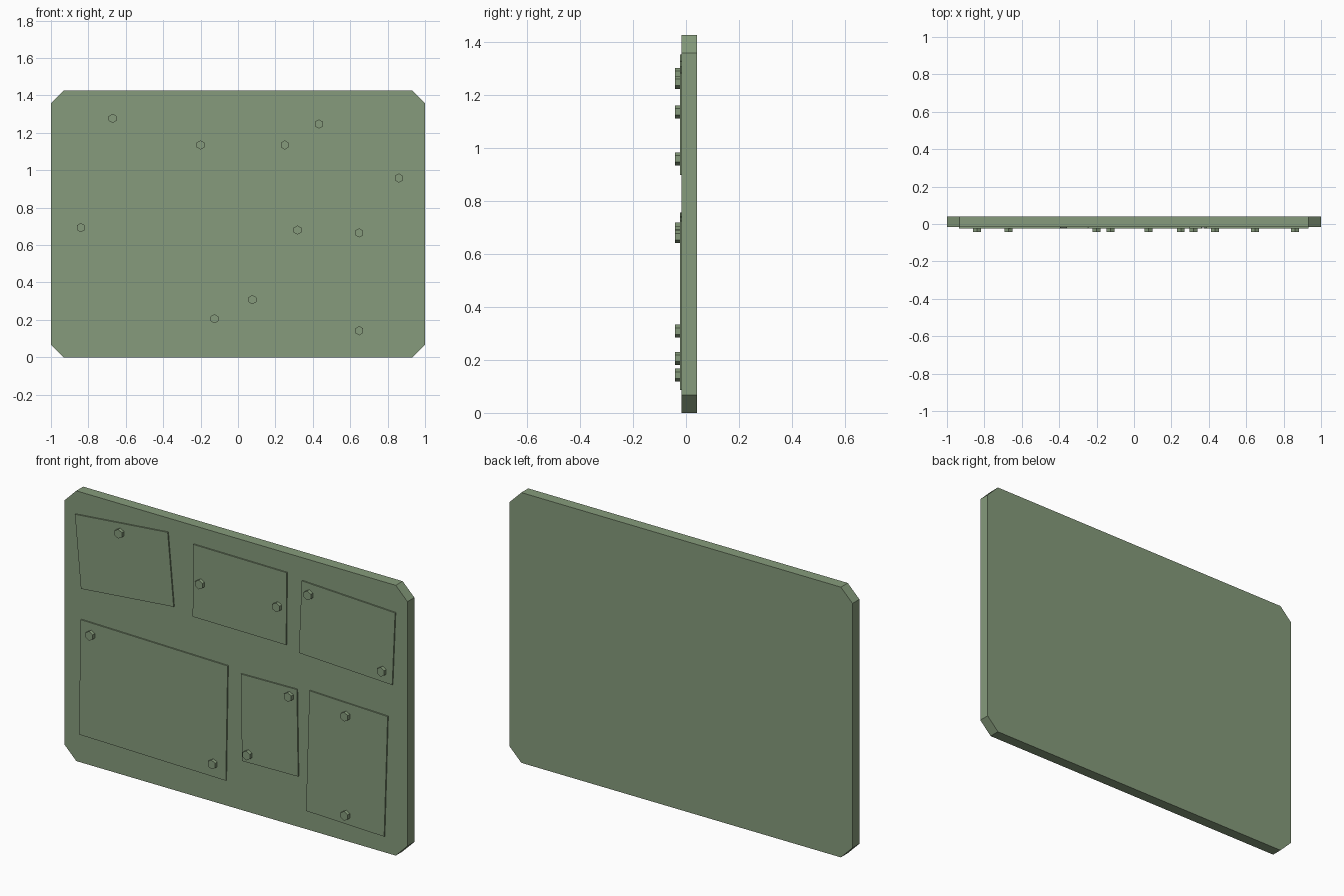
import bpy
import bmesh
from math import radians, cos, sin, pi

if "Cube" in bpy.data.objects:
    bpy.data.objects.remove(bpy.data.objects["Cube"])

BACK, FRONT, PAPER_FRONT, PIN_FRONT = 0.041, -0.0165, -0.0235, -0.0415

green = bpy.data.materials.new("muted_green")
green.diffuse_color = (0.24, 0.33, 0.20, 1)
green.use_nodes = True
green.node_tree.nodes["Principled BSDF"].inputs["Base Color"].default_value = green.diffuse_color


def prism(name, outline, y_front, y_back):
    """Solid from an (x, z) outline, extruded along y."""
    bm = bmesh.new()
    face = bm.faces.new([bm.verts.new((x, y_front, z)) for x, z in outline])
    ext = bmesh.ops.extrude_face_region(bm, geom=[face])
    verts = [g for g in ext["geom"] if isinstance(g, bmesh.types.BMVert)]
    bmesh.ops.translate(bm, verts=verts, vec=(0, y_back - y_front, 0))
    # the extrusion may keep or drop the source face depending on use
    bmesh.ops.holes_fill(bm, edges=[e for e in bm.edges if e.is_boundary])
    bmesh.ops.recalc_face_normals(bm, faces=bm.faces)
    mesh = bpy.data.meshes.new(name)
    bm.to_mesh(mesh)
    bm.free()
    mesh.materials.append(green)
    obj = bpy.data.objects.new(name, mesh)
    bpy.context.collection.objects.link(obj)
    return obj


def sheet(cx, cz, w, h, degrees):
    """Corners of a tilted rectangle."""
    c, s = cos(radians(degrees)), sin(radians(degrees))
    corners = [(-w / 2, -h / 2), (w / 2, -h / 2), (w / 2, h / 2), (-w / 2, h / 2)]
    return [(cx + x * c - z * s, cz + x * s + z * c) for x, z in corners]


# board with clipped corners
W, H, C = 1.0, 1.425, 0.068
prism("board", [(-W + C, 0), (W - C, 0), (W, C), (W, H - C),
                (W - C, H), (-W + C, H), (-W, H - C), (-W, C)], FRONT, BACK)

# pinned paper sheets: centre x, centre z, width, height, tilt
sheets = [(-0.647, 1.136, 0.543, 0.385, 5.2),
          (0.026, 1.136, 0.545, 0.382, -0.4),
          (0.652, 1.102, 0.545, 0.385, -2.5),
          (-0.478, 0.445, 0.857, 0.608, -1.0),
          (0.200, 0.494, 0.327, 0.457, 0.9),
          (0.651, 0.412, 0.456, 0.639, -1.8)]
for i, s in enumerate(sheets):
    prism(f"paper_{i + 1}", sheet(*s), PAPER_FRONT, FRONT)

# hexagonal pins
pins = [(-0.67, 1.277), (-0.20, 1.135), (0.25, 1.135), (0.433, 1.247),
        (0.86, 0.958), (-0.84, 0.693), (0.318, 0.68), (0.648, 0.665),
        (0.077, 0.308), (-0.126, 0.206), (0.648, 0.142)]
R = 0.0245
for i, (x, z) in enumerate(pins):
    hexagon = [(x + R * sin(k * pi / 3), z + R * cos(k * pi / 3)) for k in range(6)]
    prism(f"pin_{i + 1}", hexagon, PIN_FRONT, PAPER_FRONT)
